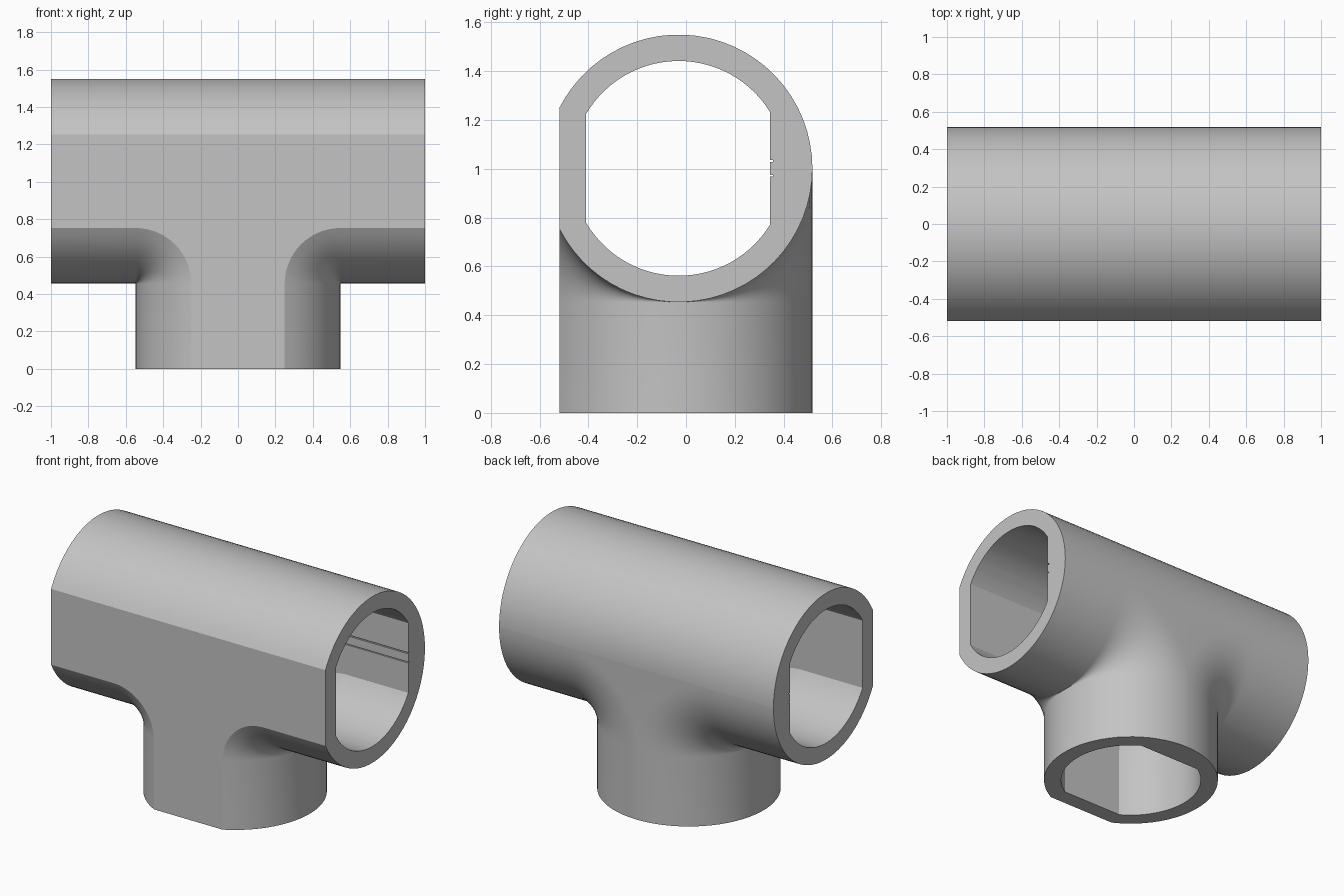
import bpy, bmesh, math

cube = bpy.data.objects.get("Cube")
if cube:
    bpy.data.objects.remove(cube)

AXIS_Y, AXIS_Z = -0.03, 1.002   # pipe axis
OUTER, BORE = 0.548, 0.44       # wall radii

grey = bpy.data.materials.new("plain grey")
grey.use_nodes = True
color = (0.55, 0.55, 0.55, 1)
grey.diffuse_color = color
grey.node_tree.nodes["Principled BSDF"].inputs["Base Color"].default_value = color


def tee_outline(h, length, foot):
    """Tee slice of half-width h, with swept-elbow fillets in both corners."""
    r = max(OUTER - h, 0.001)
    steps = 14
    side = [(length, AXIS_Z + h), (length, AXIS_Z - h)]
    for i in range(steps + 1):
        a = math.pi / 2 * (1 + i / steps)
        side.append((OUTER + r * math.cos(a), AXIS_Z - OUTER + r * math.sin(a)))
    side.append((h, foot))
    return side + [(-x, z) for x, z in reversed(side)]


def tee_solid(name, radius, front, back, length, foot):
    """Stack tee slices from the front flat to the back flat."""
    start, end = math.asin(front / radius), math.asin(back / radius)
    count = 28
    bm = bmesh.new()
    rings = []
    for k in range(count + 1):
        a = start + (end - start) * k / count
        h = max(radius * math.cos(a), 0.002)
        y = AXIS_Y + radius * math.sin(a)
        rings.append([bm.verts.new((x, y, z)) for x, z in tee_outline(h, length, foot)])
    for r0, r1 in zip(rings, rings[1:]):
        n = len(r0)
        for i in range(n):
            j = (i + 1) % n
            bm.faces.new((r0[i], r0[j], r1[j], r1[i]))
    bm.faces.new(rings[0])
    bm.faces.new(rings[-1])
    bmesh.ops.recalc_face_normals(bm, faces=bm.faces)
    mesh = bpy.data.meshes.new(name)
    bm.to_mesh(mesh)
    bm.free()
    obj = bpy.data.objects.new(name, mesh)
    bpy.context.collection.objects.link(obj)
    mesh.materials.append(grey)
    return obj


def cut(target, cutter):
    mod = target.modifiers.new("cut", 'BOOLEAN')
    mod.operation = 'DIFFERENCE'
    mod.solver = 'EXACT'
    mod.object = cutter
    bpy.context.view_layer.objects.active = target
    bpy.ops.object.modifier_apply(modifier=mod.name)
    bpy.data.objects.remove(cutter)


# Outer wall with a flat front, hollowed by a bore flattened front and back
tee = tee_solid("pipe_tee", OUTER, -0.488, OUTER, 1.0, 0.0)
bore = tee_solid("bore_cutter", BORE, -0.38, 0.375, 1.1, -0.1)
bore.hide_render = True
cut(tee, bore)

# Two fine grooves along the back wall of the bore
for z, height in ((1.033, 0.008), (0.972, 0.006)):
    bpy.ops.mesh.primitive_cube_add(size=1, location=(0, AXIS_Y + 0.375, z))
    groove = bpy.context.object
    groove.name = "groove_cutter"
    groove.scale = (2.2, 0.022, height)
    groove.hide_render = True
    bpy.context.view_layer.update()
    cut(tee, groove)

# Smooth curved walls, crisp flats and rims
bpy.ops.object.select_all(action='DESELECT')
tee.select_set(True)
bpy.context.view_layer.objects.active = tee
bpy.ops.object.shade_smooth_by_angle(angle=math.radians(18))
